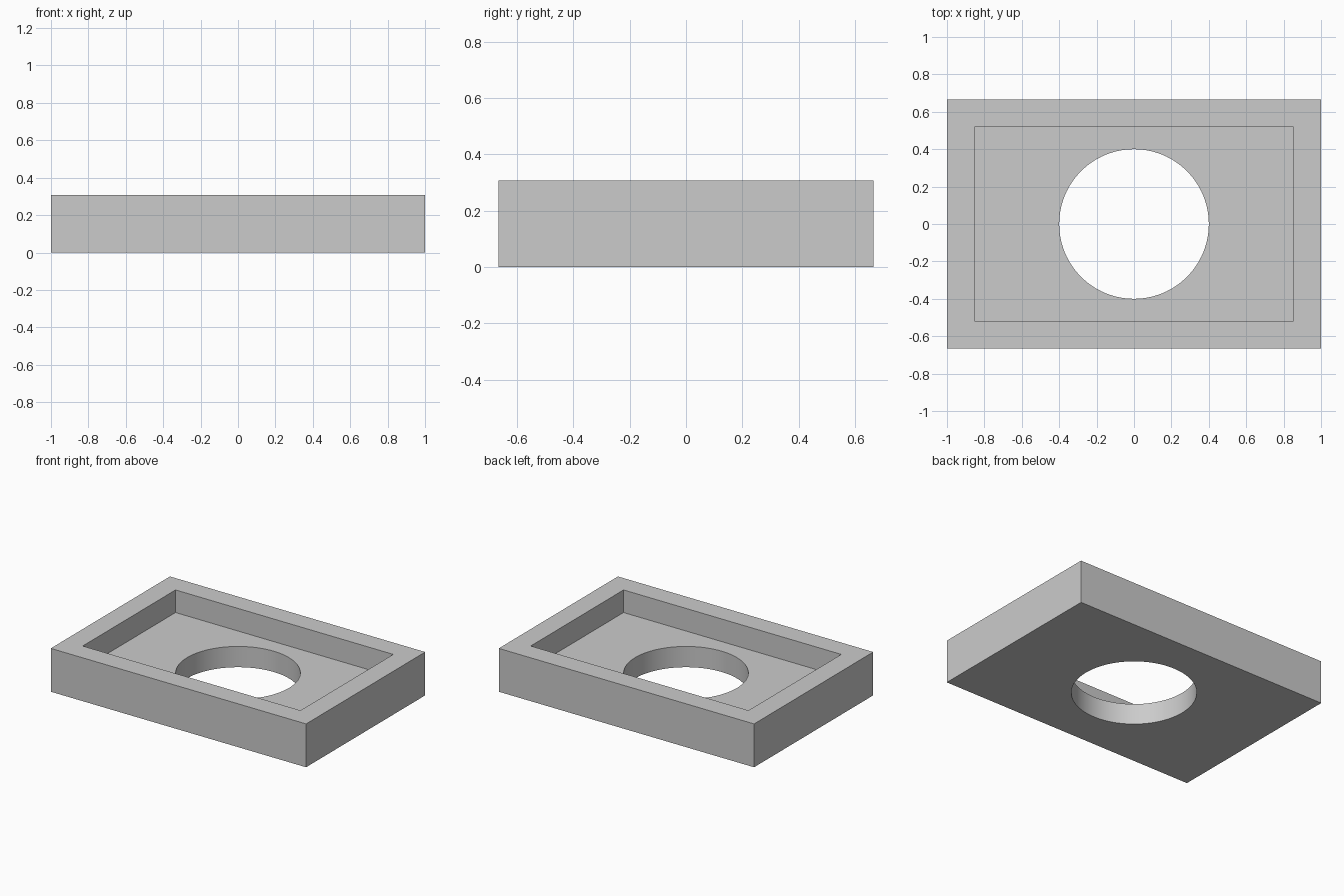
import bpy
import math

if "Cube" in bpy.data.objects:
    bpy.data.objects.remove(bpy.data.objects["Cube"], do_unlink=True)

WIDTH, DEPTH, HEIGHT = 2.0, 1.333, 0.307
WALL, FLOOR, HOLE_RADIUS = 0.147, 0.147, 0.4

grey = bpy.data.materials.new("light_grey")
grey.use_nodes = True
colour = (0.6, 0.6, 0.6, 1.0)
grey.diffuse_color = colour
grey.node_tree.nodes["Principled BSDF"].inputs["Base Color"].default_value = colour


def box(name, size, bottom):
    """Box centred on the z axis, resting at the given height."""
    bpy.ops.mesh.primitive_cube_add(size=1, location=(0, 0, bottom + size[2] / 2))
    obj = bpy.context.object
    obj.name = name
    obj.scale = size
    bpy.ops.object.transform_apply(location=True, rotation=False, scale=True)
    obj.data.materials.append(grey)
    return obj


def cut(target, cutter):
    """Subtract the cutter from the target and discard it."""
    cutter.hide_render = True
    mod = target.modifiers.new(cutter.name, "BOOLEAN")
    mod.operation = "DIFFERENCE"
    mod.solver = "EXACT"
    mod.object = cutter
    bpy.context.view_layer.objects.active = target
    bpy.ops.object.modifier_apply(modifier=mod.name)
    bpy.data.objects.remove(cutter, do_unlink=True)


# Outer block
tray = box("tray", (WIDTH, DEPTH, HEIGHT), 0)

# Rectangular recess, open at the top
cut(tray, box("recess_cutter", (WIDTH - 2 * WALL, DEPTH - 2 * WALL, HEIGHT), FLOOR))

# Round hole through the floor
bpy.ops.mesh.primitive_cylinder_add(vertices=96, radius=HOLE_RADIUS, depth=1)
hole = bpy.context.object
hole.name = "hole_cutter"
hole.data.materials.append(grey)
cut(tray, hole)

# Smooth hole wall, sharp edges elsewhere
bpy.ops.object.select_all(action="DESELECT")
tray.select_set(True)
bpy.context.view_layer.objects.active = tray
bpy.ops.object.shade_smooth_by_angle(angle=math.radians(30))
